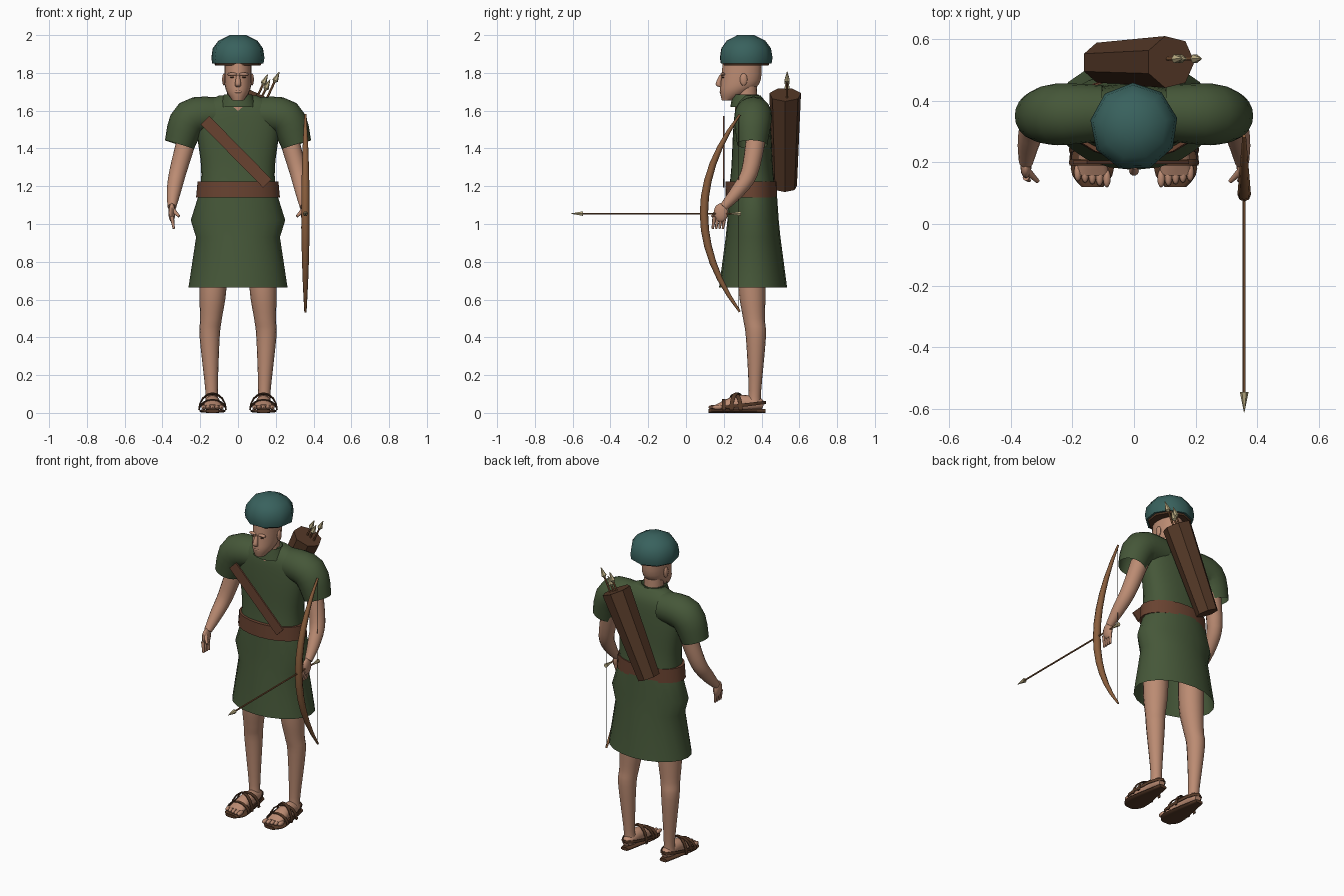
import bpy, bmesh, math
from mathutils import Vector

default_cube = bpy.data.objects.get("Cube")
if default_cube:
    bpy.data.objects.remove(default_cube, do_unlink=True)


def material(name, *colour):
    made = bpy.data.materials.new(name)
    made.use_nodes = True
    made.diffuse_color = (*colour, 1)
    shader = made.node_tree.nodes["Principled BSDF"]
    shader.inputs["Base Color"].default_value = (*colour, 1)
    shader.inputs["Roughness"].default_value = .8
    return made


SKIN = material("skin", .5, .26, .17)
GREEN = material("green cloth", .06, .095, .04)
TEAL = material("teal felt", .04, .12, .11)
LEATHER = material("dark leather", .09, .04, .02)
BELT = material("belt leather", .14, .055, .03)
WOOD = material("bow wood", .25, .11, .045)
BONE = material("pale bone", .5, .42, .23)
STRING = material("bow string", .04, .03, .02)
ALONG_Y, UPRIGHT = Vector((0, 1, 0)), Vector((0, 0, 1))


def smooth_rows(rows, steps):
    """Catmull-Rom interpolation of the cross-section rows."""
    result = []
    for index in range(len(rows) - 1):
        before, start = rows[max(index - 1, 0)], rows[index]
        end, after = rows[index + 1], rows[min(index + 2, len(rows) - 1)]
        for step in range(steps):
            t = step / steps
            result.append([q + t / 2 * (r - p + t * (2 * p - 5 * q + 4 * r - s
                           + t * (3 * (q - r) + s - p)))
                           for p, q, r, s in zip(before, start, end, after)])
    return result + [rows[-1]]


def loft(name, mat, rows, sides=16, steps=4, axis=None, ref=ALONG_Y, power=2,
         open_end=False, mirror=False, flat=False, turn=0):
    """Skin elliptical sections: x, y, z, radius across and, if different, along ref."""
    rows = smooth_rows([(*row, row[-1])[:5] for row in rows], steps)
    centres = [Vector(row[:3]) for row in rows]
    bm = bmesh.new()
    rings = []
    for index, row in enumerate(rows):
        following = centres[min(index + 1, len(rows) - 1)]
        tangent = axis or (following - centres[max(index - 1, 0)]).normalized()
        depth = (ref - tangent * ref.dot(tangent)).normalized()
        across = depth.cross(tangent)
        ring = []
        for side in range(sides):
            angle = math.tau * side / sides + turn
            c, s = math.cos(angle), math.sin(angle)
            c = math.copysign(abs(c) ** (2 / power), c)
            s = math.copysign(abs(s) ** (2 / power), s)
            ring.append(bm.verts.new(centres[index] + across * c * row[3] + depth * s * row[4]))
        rings.append(ring)
    for lower, upper in zip(rings, rings[1:]):
        for side in range(sides):
            after = (side + 1) % sides
            bm.faces.new((lower[side], lower[after], upper[after], upper[side]))
    bm.faces.new(rings[0][::-1])
    if not open_end:
        bm.faces.new(rings[-1])
    bmesh.ops.recalc_face_normals(bm, faces=bm.faces)
    mesh = bpy.data.meshes.new(name)
    bm.to_mesh(mesh)
    bm.free()
    mesh.materials.append(mat)
    mesh.polygons.foreach_set("use_smooth", [not flat] * len(mesh.polygons))
    mesh.set_sharp_from_angle(angle=math.radians(50))
    part = bpy.data.objects.new(name, mesh)
    bpy.context.collection.objects.link(part)
    if mirror:
        part.modifiers.new("Mirror", 'MIRROR')


def column(name, mat, y, rows, **options):
    """Level sections on the middle plane: height, half width, half depth."""
    loft(name, mat, [(0, y, *row) for row in rows], axis=UPRIGHT, **options)


def rod(name, mat, start, end, start_radius, end_radius, sides=8, ref=ALONG_Y, **options):
    loft(name, mat, [(*start, start_radius), (*end, end_radius)],
         sides, 1, ref=ref, **options)


def blob(name, mat, centre, size, mirror=False):
    x, y, z = centre
    width, depth, height = size
    angles = [math.pi * (i + .1) / 8.2 for i in range(9)]
    loft(name, mat, [(x, y, z - height * math.cos(a), width * math.sin(a), depth * math.sin(a))
                     for a in angles], 12, 1, axis=UPRIGHT, mirror=mirror)


def half_circle(steps=8):
    return [(math.cos(math.pi * i / steps), math.sin(math.pi * i / steps))
            for i in range(steps + 1)]


# Head, neck and face
loft("head", SKIN, [(0, .22, 1.655, .03, .03), (0, .26, 1.7, .06, .08),
                    (0, .29, 1.76, .072, .105), (0, .3, 1.9, .07, .1)], 20, axis=UPRIGHT)
column("neck", SKIN, .32, [(1.6, .06), (1.75, .055)])
loft("nose", SKIN, [(0, .185, 1.79, .008), (0, .172, 1.74, .016), (0, .185, 1.725, .01)],
     10, axis=UPRIGHT)
blob("lips", SKIN, (0, .19, 1.7), (.024, .012, .009))
blob("brow", SKIN, (.03, .195, 1.793), (.028, .012, .009), True)
blob("eye", LEATHER, (.03, .196, 1.776), (.012, .007, .003), True)
blob("ear", SKIN, (.074, .305, 1.765), (.01, .02, .033), True)

# Faceted cap with a leather lining
column("cap", TEAL, .315, [(1.85, .138), (1.88, .143), (1.93, .135), (1.97, .105), (2, .045)],
       sides=9, steps=1, flat=True, turn=.2)
column("cap_lining", LEATHER, .315, [(1.84, .122), (1.87, .135)],
       sides=9, steps=1, flat=True, turn=.2)

# Tunic
column("tunic_body", GREEN, .35, [(1.16, .2, .125), (1.3, .195, .11), (1.5, .218, .1),
                                  (1.62, .2, .085), (1.68, .1, .045)], sides=28, power=2.4)
loft("sleeve", GREEN, [(.1, .36, 1.58, .09), (.25, .355, 1.56, .1), (.31, .35, 1.42, .08)],
     20, open_end=True, mirror=True)
column("collar", GREEN, .315, [(1.62, .1, .08), (1.685, .075, .07)], open_end=True)
column("skirt", GREEN, .355, [(1.18, .2, .125), (1.02, .25, .136), (.93, .222, .145),
                              (.665, .262, .18)], sides=20, steps=1, open_end=True)
column("belt", BELT, .345, [(1.14, .222, .137), (1.225, .214, .135)], sides=20, steps=1)

# Flat shoulder strap
loft("shoulder_strap", BELT, [(-.175, .2, 1.55, .032, .005), (.155, .2, 1.215, .032, .005)],
     4, 1, flat=True, power=50, turn=math.pi / 4)

# Arms and hands
loft("arm", SKIN, [(.27, .37, 1.45, .052), (.32, .335, 1.27, .045),
                   (.34, .27, 1.17, .037), (.35, .2, 1.09, .023)], mirror=True)
blob("palm", SKIN, (.35, .185, 1.06), (.018, .038, .05), True)
for finger in range(4):
    y = .205 - finger * .018
    rod("finger", SKIN, (.35, y, 1.04), (.34, y - .01, .975), .011, .006, mirror=True)
rod("thumb", SKIN, (.35, .175, 1.08), (.312, .138, 1.04), .014, .007, mirror=True)

# Legs and feet
loft("leg", SKIN, [(.13, .35, .95, .075), (.133, .35, .66, .072), (.143, .36, .5, .058),
                   (.15, .37, .4, .053), (.14, .365, .12, .033), (.137, .36, .05, .037)],
     axis=UPRIGHT, mirror=True)
loft("foot", SKIN, [(.135, .41, .04, .02), (.135, .37, .05, .036), (.135, .27, .05, .042),
                    (.135, .16, .03, .052, .014)], ref=UPRIGHT, mirror=True)
for toe in range(5):
    blob("toe", SKIN, (.088 + toe * .0235, .148 + toe * .005, .03), (.0125, .03, .013), True)

# Sandals: sole, arched straps and a band round the heel
sole_widths = [(.12, .035), (.18, .07), (.33, .045), (.42, .025)]
loft("sandal_sole", LEATHER, [(.135, y, .01, width, .01) for y, width in sole_widths],
     12, ref=UPRIGHT, power=3, mirror=True)
for name, y, rise, slant in (("toe_strap", .2, .055, 0), ("instep_strap", .26, .085, .03),
                             ("crossed_strap", .27, .09, -.03)):
    loft(name, LEATHER, [(.135 + .072 * c, y + slant * c, .015 + rise * s, .004, .012)
                         for c, s in half_circle()], 6, 1, mirror=True)
loft("heel_strap", LEATHER, [(.135 + .07 * c, .21 + .21 * s, .03 + .025 * s, .004, .01)
                             for c, s in half_circle()], 6, 1, ref=UPRIGHT, mirror=True)

# Bow and string
bends = [step / 6 for step in range(-6, 7)]
loft("bow", WOOD, [(.357, .095 + .19 * t * t, 1.057 + .522 * t, .022 - .016 * t * t)
                   for t in bends], 8, 1)
rod("bow_string", STRING, (.357, .28, 1.57), (.357, .28, .545), .002, .002, 5)

# Arrow held at the bow
for name, mat, start, end, start_radius, end_radius in (
        ("arrow_shaft", WOOD, .28, -.56, .005, .005),
        ("arrow_head", BONE, -.545, -.61, .014, .001),
        ("arrow_nock", BONE, .29, .235, .013, .004)):
    rod(name, mat, (.357, start, 1.055), (.357, end, 1.055),
        start_radius, end_radius, 6, UPRIGHT)

# Quiver with spare arrows
bottom, top = Vector((-.108, .523, 1.197)), Vector((.118, .525, 1.685))
rod("quiver", LEATHER, bottom, top, .066, .086, 7, flat=True)
lean = (top - bottom).normalized()
for shift, length in ((-.02, .14), (.005, .11), (.035, .155)):
    base = top + Vector((shift, .01, -.02))
    tip = base + lean * length
    neck = tip - lean * .05
    rod("spare_arrow_shaft", WOOD, base, neck, .006, .006, 6)
    rod("spare_arrow_collar", BONE, neck - lean * .012, neck, .006, .016, 6)
    rod("spare_arrow_head", BONE, neck, tip, .016, .002, 6)
